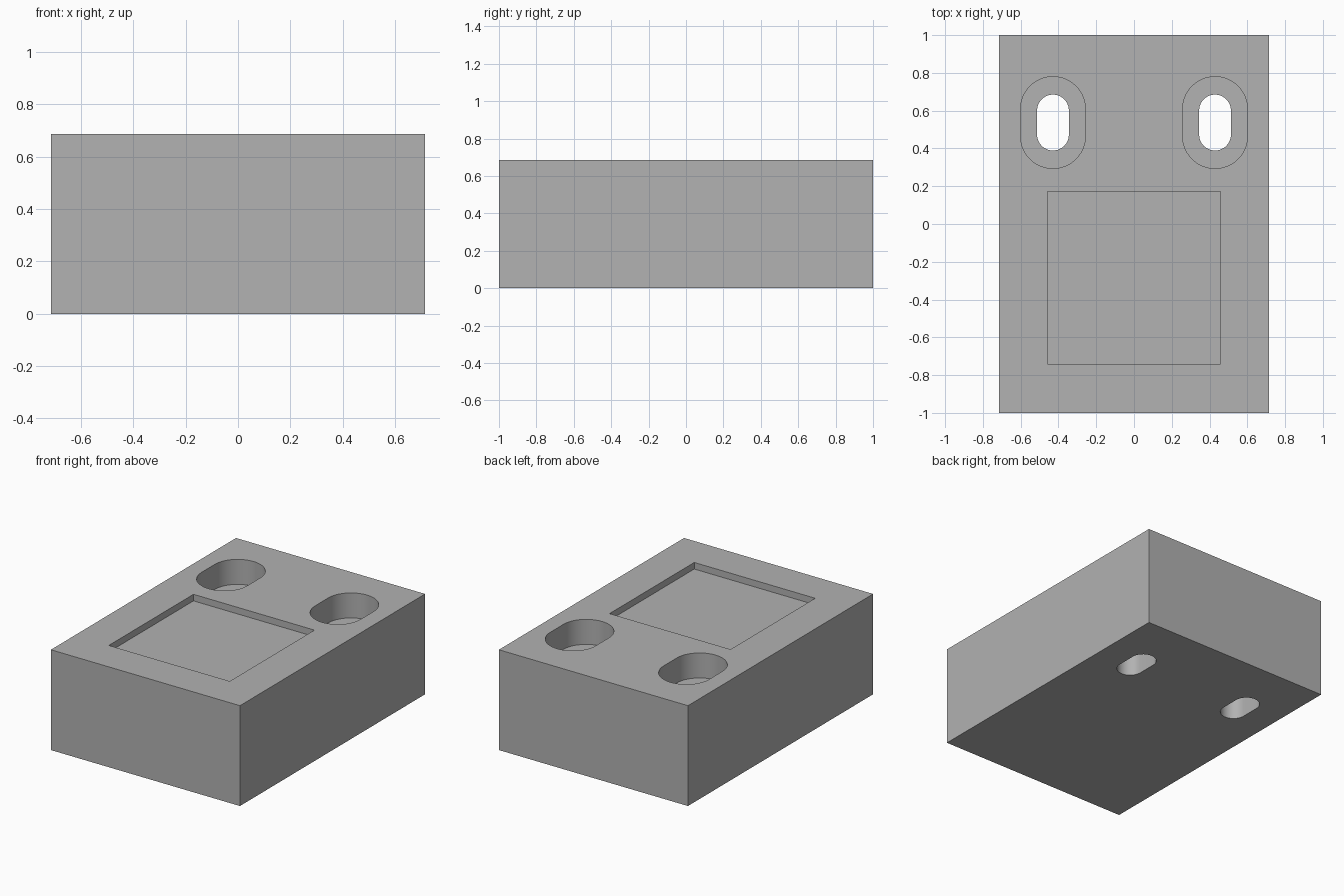
import bpy
import bmesh
from math import cos, sin, pi, radians

if "Cube" in bpy.data.objects:
    bpy.data.objects.remove(bpy.data.objects["Cube"], do_unlink=True)

WIDTH, LENGTH, HEIGHT = 1.43, 2.0, 0.686
POCKET_DEPTH, BORE_DEPTH = 0.045, 0.171
ARC_STEPS = 24

grey = bpy.data.materials.new("plain grey")
grey.use_nodes = True
colour = (0.445, 0.445, 0.445, 1)
grey.diffuse_color = colour
grey.node_tree.nodes["Principled BSDF"].inputs["Base Color"].default_value = colour


def prism(name, outline, bottom, top):
    """Extrude a flat outline between two heights."""
    bm = bmesh.new()
    base = bm.faces.new([bm.verts.new((x, y, bottom)) for x, y in outline])
    side = bmesh.ops.extrude_face_region(bm, geom=[base])
    raised = [v for v in side["geom"] if isinstance(v, bmesh.types.BMVert)]
    bmesh.ops.translate(bm, verts=raised, vec=(0, 0, top - bottom))
    bmesh.ops.recalc_face_normals(bm, faces=bm.faces)
    mesh = bpy.data.meshes.new(name)
    bm.to_mesh(mesh)
    bm.free()
    mesh.materials.append(grey)
    obj = bpy.data.objects.new(name, mesh)
    bpy.context.collection.objects.link(obj)
    return obj


def rectangle(cy, w, h):
    return [(sx * w / 2, cy + sy * h / 2)
            for sx, sy in ((-1, -1), (1, -1), (1, 1), (-1, 1))]


def slot(cx, cy, radius, half_straight):
    points = []
    for start, shift in ((0, half_straight), (pi, -half_straight)):
        for i in range(ARC_STEPS + 1):
            a = start + pi * i / ARC_STEPS
            points.append((cx + radius * cos(a), cy + shift + radius * sin(a)))
    return points


# Solid block
block = prism("block", rectangle(0, WIDTH, LENGTH), 0, HEIGHT)

# Square pocket, then a counterbored slot on each side
cutters = [prism("pocket_cutter", rectangle(-0.285, 0.915, 0.915),
                 HEIGHT - POCKET_DEPTH, HEIGHT + 0.1)]
for label, side in (("left", 1), ("right", -1)):
    cx, cy = side * 0.429, 0.537
    cutters.append(prism(label + "_bore_cutter", slot(cx, cy, 0.172, 0.071),
                         HEIGHT - BORE_DEPTH, HEIGHT + 0.1))
    cutters.append(prism(label + "_slot_cutter", slot(cx, cy, 0.084, 0.064),
                         -0.1, HEIGHT + 0.2))

bpy.ops.object.select_all(action="DESELECT")
bpy.context.view_layer.objects.active = block
block.select_set(True)
for cutter in cutters:
    cutter.hide_render = True
    cut = block.modifiers.new(cutter.name, "BOOLEAN")
    cut.operation = "DIFFERENCE"
    cut.solver = "EXACT"
    cut.object = cutter
    bpy.ops.object.modifier_apply(modifier=cut.name)
    bpy.data.objects.remove(cutter, do_unlink=True)

# Round slot walls, crisp rims
bpy.ops.object.shade_smooth_by_angle(angle=radians(30))
